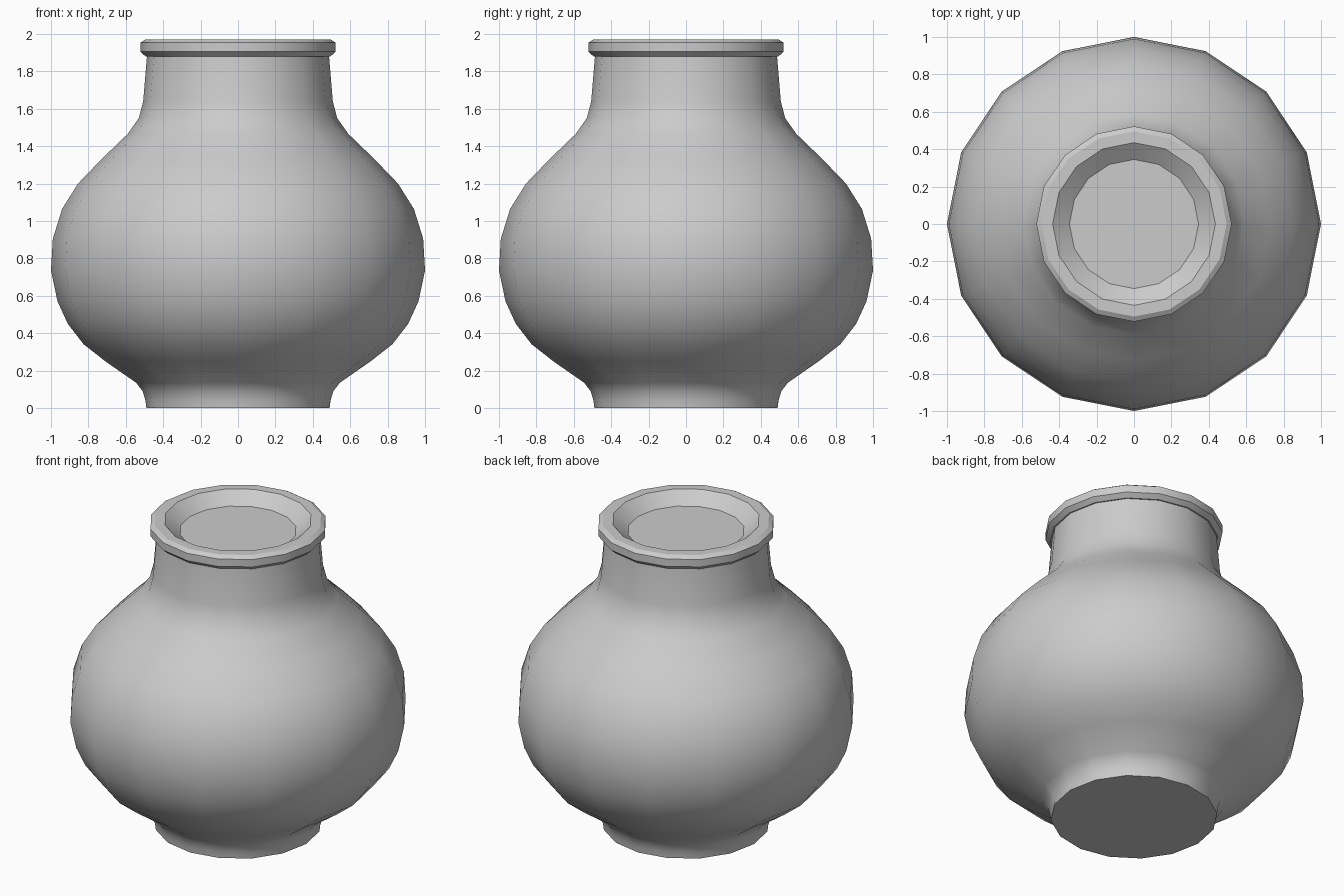
import bpy, bmesh, math

if "Cube" in bpy.data.objects:
    bpy.data.objects.remove(bpy.data.objects["Cube"])

SIDES = 16


def lathe(name, profile, smooth_angle=30):
    """Revolve a closed-ended (radius, z) profile and cap both ends."""
    bm = bmesh.new()
    rings = []
    for r, z in profile:
        rings.append([bm.verts.new((r * math.cos(2 * math.pi * i / SIDES),
                                    r * math.sin(2 * math.pi * i / SIDES), z))
                      for i in range(SIDES)])
    for a, b in zip(rings, rings[1:]):
        for i in range(SIDES):
            j = (i + 1) % SIDES
            bm.faces.new((a[i], a[j], b[j], b[i]))
    bm.faces.new(rings[0][::-1])
    bm.faces.new(rings[-1])
    mesh = bpy.data.meshes.new(name)
    bm.to_mesh(mesh)
    bm.free()
    obj = bpy.data.objects.new(name, mesh)
    bpy.context.collection.objects.link(obj)
    bpy.ops.object.select_all(action='DESELECT')
    obj.select_set(True)
    bpy.context.view_layer.objects.active = obj
    bpy.ops.object.shade_smooth_by_angle(angle=math.radians(smooth_angle))
    return obj


# Foot, round belly, neck, bevelled rim and shallow recessed mouth
foot = [(0.49, 0), (0.495, 0.04), (0.51, 0.09), (0.545, 0.135)]
belly = [(0.71, 0.25), (0.825, 0.34), (0.91, 0.45), (0.965, 0.57),
         (1.0, 0.735), (0.99, 0.905), (0.94, 1.065), (0.855, 1.2),
         (0.73, 1.33)]
neck = [(0.59, 1.465), (0.53, 1.55), (0.507, 1.64), (0.487, 1.88)]
rim = [(0.495, 1.88), (0.522, 1.905), (0.522, 1.953), (0.495, 1.97)]
mouth = [(0.435, 1.97), (0.345, 1.90)]

lathe("pot", foot + belly + neck + rim + mouth)
